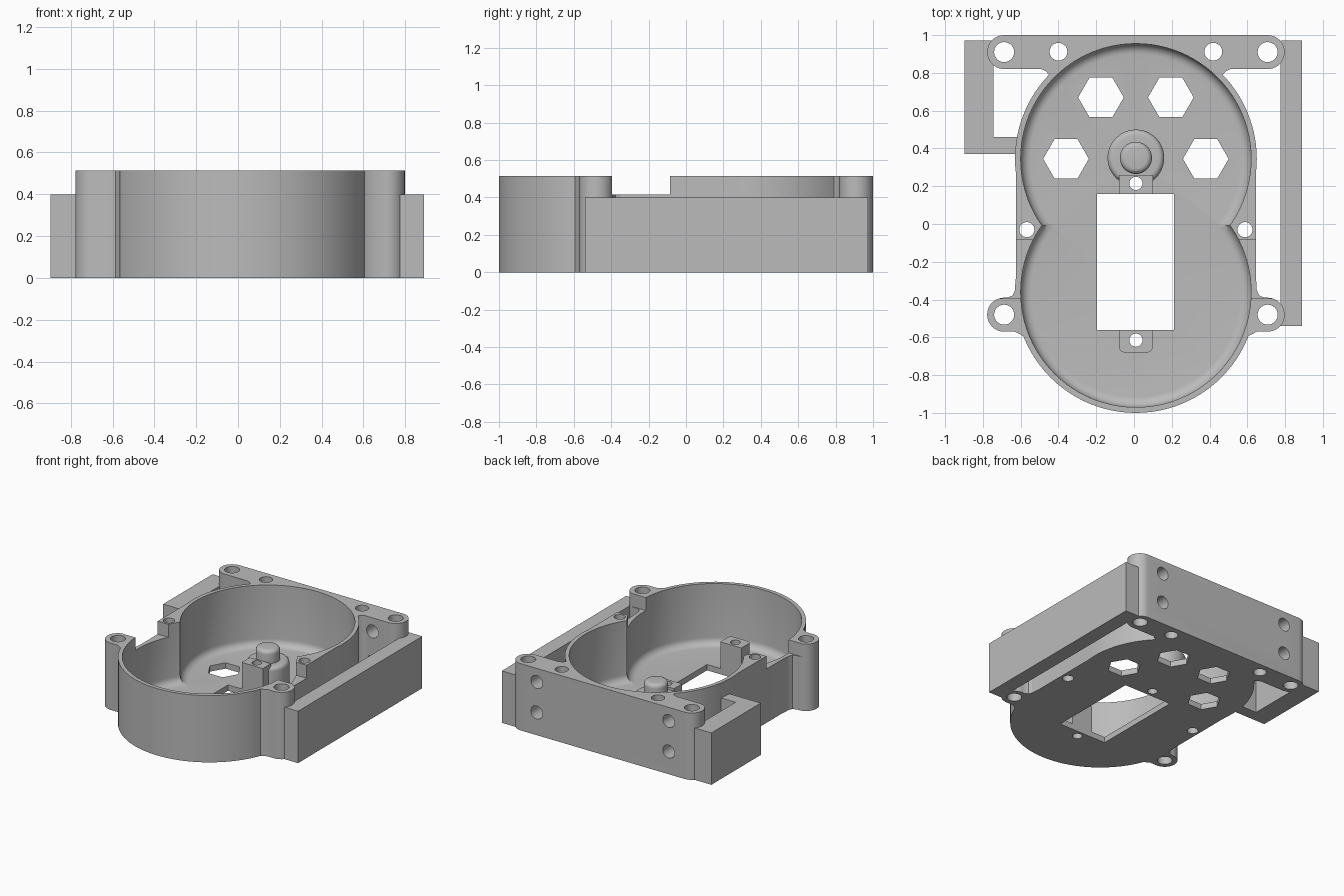
import bpy, bmesh
from math import cos, sin, pi, radians
from mathutils import Matrix

if "Cube" in bpy.data.objects:
    bpy.data.objects.remove(bpy.data.objects["Cube"])

CX, H, FLOOR = 0.01, 0.515, 0.045
UPPER, LOWER = 0.345, -0.36      # y of the two round chambers

grey = bpy.data.materials.new("plain grey")
grey.use_nodes = True
colour = (0.5, 0.5, 0.5, 1)
grey.diffuse_color = colour
grey.node_tree.nodes["Principled BSDF"].inputs["Base Color"].default_value = colour


def finish(name, bm):
    bmesh.ops.remove_doubles(bm, verts=bm.verts, dist=1e-5)
    bmesh.ops.recalc_face_normals(bm, faces=bm.faces)
    mesh = bpy.data.meshes.new(name)
    bm.to_mesh(mesh)
    bm.free()
    mesh.materials.append(grey)
    ob = bpy.data.objects.new(name, mesh)
    bpy.context.collection.objects.link(ob)
    return ob


def prism(name, pts, z0, z1):
    bm = bmesh.new()
    face = bm.faces.new([bm.verts.new((x, y, z0)) for x, y in pts])
    top = bmesh.ops.extrude_face_region(bm, geom=[face])["geom"]
    verts = [g for g in top if isinstance(g, bmesh.types.BMVert)]
    bmesh.ops.translate(bm, verts=verts, vec=(0, 0, z1 - z0))
    return finish(name, bm)


def arc(x, y, r, a0, a1, n):
    return [(x + r * cos(radians(a0 + (a1 - a0) * i / n)),
             y + r * sin(radians(a0 + (a1 - a0) * i / n))) for i in range(n + 1)]


def disc(name, x, y, r, z0, z1, n=32):
    return prism(name, arc(x, y, r, 0, 360, n)[:-1], z0, z1)


def box(name, x0, x1, y0, y1, z0, z1):
    return prism(name, [(x0, y0), (x1, y0), (x1, y1), (x0, y1)], z0, z1)


def slot(name, half, y, r, z1):
    pts = arc(CX + half, y, r, -90, 90, 20) + arc(CX - half, y, r, 90, 270, 20)
    return prism(name, pts, 0, z1)


def lathe(name, profile, x, y, n=96):
    bm = bmesh.new()
    verts = [bm.verts.new((r, 0, z)) for r, z in profile]
    edges = [bm.edges.new(p) for p in zip(verts, verts[1:])]
    bmesh.ops.spin(bm, geom=verts + edges, cent=(0, 0, 0), axis=(0, 0, 1),
                   angle=2 * pi, steps=n)
    bmesh.ops.translate(bm, verts=bm.verts, vec=(x, y, 0))
    return finish(name, bm)


def combine(target, tools, operation):
    for tool in tools:
        mod = target.modifiers.new("combine", "BOOLEAN")
        mod.operation, mod.solver, mod.object = operation, "EXACT", tool
        bpy.context.view_layer.objects.active = target
        bpy.ops.object.modifier_apply(modifier=mod.name)
        bpy.data.objects.remove(tool)


def smooth(ob):
    bpy.ops.object.select_all(action="DESELECT")
    ob.select_set(True)
    bpy.context.view_layer.objects.active = ob
    bpy.ops.object.shade_smooth_by_angle(angle=radians(30))


# Outer shell: two round chambers, straight sides, rear bar and front ears
housing = disc("housing", CX, LOWER, 0.64, 0, H, 96)
solids = [
    disc("upper_round", CX, UPPER, 0.64, 0, H, 96),
    box("straight_sides", CX - 0.635, CX + 0.635, LOWER, UPPER, 0, H),
    slot("rear_bar", 0.6975, 0.91, 0.09, H),
    slot("front_ears", 0.6975, -0.48, 0.09, H),
]
# Small fillets where the ears and bar meet the shell
fillets = [
    [(.62, -.41), (.68, -.41), (.68, -.39), (.652, -.378), (.64, -.35), (.62, -.34)],
    [(.64, -.55), (.56, -.55), (.56, -.64), (.576, -.64), (.593, -.595), (.64, -.57)],
    [(.42, .84), (.5, .84), (.5, .82), (.475, .808), (.46, .79), (.42, .79)],
]
for shape in fillets:
    for side in (-1, 1):
        solids.append(prism("fillet", [(CX + side * x, y) for x, y in shape], 0, H))
combine(housing, solids, "UNION")

# Chambers with a rounded floor edge
R, F = 0.61, 0.055
hollow = [(0, FLOOR)] + arc(R - F, FLOOR + F, F, -90, 0, 6) + [(R, 0.7), (0, 0.7)]
cuts = [lathe("chamber", hollow, CX, y) for y in (UPPER, LOWER)]

# Side notches, gear window and hexagonal openings
cuts.append(box("notch", -0.85, 0.85, -0.395, -0.085, 0.415, 0.7))
cuts.append(box("window", -0.197, 0.213, -0.56, 0.16, -0.1, 0.2))
for dx, y in ((0.185, 0.67), (0.37, 0.345)):
    for side in (-1, 1):
        cuts.append(disc("hexagon", CX + side * dx, y, 0.121, -0.1, 0.2, 6))

# Vertical screw holes
for side in (-1, 1):
    for dx, y, r in ((.6975, .91, .053), (.41, .912, .047),
                     (.6975, -.48, .053), (.5775, -.03, .04)):
        cuts.append(disc("screw_hole", CX + side * dx, y, r, -0.1, 0.7))
    # Horizontal holes through the rear bar
    for z in (0.175, 0.41):
        hole = disc("rear_hole", 0, 0, 0.05, -0.15, 0.15)
        hole.data.transform(Matrix.Translation((CX + side * 0.5625, 0.92, z))
                            @ Matrix.Rotation(pi / 2, 4, "X"))
        cuts.append(hole)
for y in (0.215, -0.615):
    cuts.append(disc("mount_hole", CX, y, 0.035, -0.1, 0.4))
combine(housing, cuts, "DIFFERENCE")
smooth(housing)

# Stepped shaft post, joined to the rear mount
post_profile = ([(0, 0.03), (0.15, 0.03)] + arc(0.12, 0.2, 0.03, 0, 90, 5)
                + [(0.085, 0.23)] + arc(0.055, 0.3, 0.03, 0, 90, 5) + [(0, 0.33)])
shaft_post = lathe("shaft_post", post_profile, CX, 0.35, 48)
combine(shaft_post, [box("rear_mount", CX - 0.09, CX + 0.09, 0.16, 0.26, 0.03, 0.25)], "UNION")
combine(shaft_post, [disc("hole", CX, 0.215, 0.035, 0, 0.4)], "DIFFERENCE")
smooth(shaft_post)

# Front mount with rounded outer corners
corners = arc(CX - 0.06, -0.65, 0.03, 180, 270, 5) + arc(CX + 0.06, -0.65, 0.03, 270, 360, 5)
front_mount = prism("front_mount", corners + [(CX + 0.09, -0.56), (CX - 0.09, -0.56)], 0.03, 0.25)
combine(front_mount, [disc("hole", CX, -0.615, 0.035, 0, 0.4)], "DIFFERENCE")
smooth(front_mount)

# Side rails
box("long_side_rail", 0.775, 0.89, -0.54, 0.972, 0, 0.4)
prism("hooked_side_rail", [(-.897, .37), (-.615, .37), (-.615, .46), (-.745, .46),
                           (-.745, .972), (-.897, .972)], 0, 0.4)
